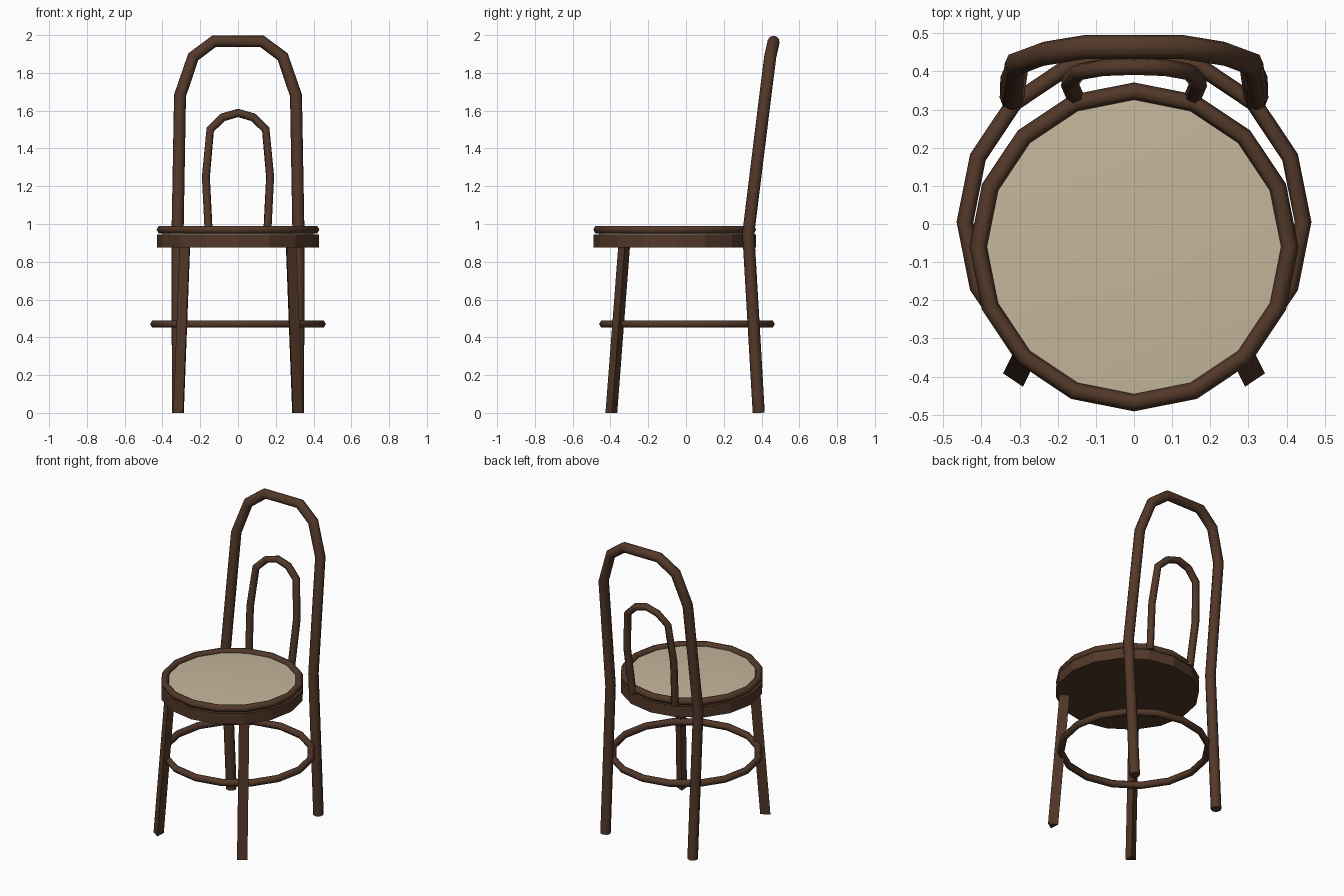
import bpy, bmesh
from math import sin, cos, pi, radians

if "Cube" in bpy.data.objects:
    bpy.data.objects.remove(bpy.data.objects["Cube"])

wood = bpy.data.materials.new("wood")
wood.diffuse_color = (0.085, 0.04, 0.022, 1)
wood.use_nodes = True
wood.node_tree.nodes["Principled BSDF"].inputs["Base Color"].default_value = wood.diffuse_color
fabric = bpy.data.materials.new("fabric")
fabric.diffuse_color = (0.56, 0.47, 0.33, 1)
fabric.use_nodes = True
fabric.node_tree.nodes["Principled BSDF"].inputs["Base Color"].default_value = fabric.diffuse_color

SEAT_Y = -0.06


def tube(name, points, radius, sides=8, cyclic=False):
    """Round bar following a path."""
    curve = bpy.data.curves.new(name, 'CURVE')
    curve.dimensions = '3D'
    curve.bevel_depth = radius
    curve.bevel_resolution = (sides - 4) // 2
    curve.use_fill_caps = True
    spline = curve.splines.new('POLY')
    spline.points.add(len(points) - 1)
    for p, co in zip(spline.points, points):
        p.co = (*co, 1)
    spline.use_cyclic_u = cyclic
    spline.use_smooth = True
    curve.materials.append(wood)
    ob = bpy.data.objects.new(name, curve)
    bpy.context.collection.objects.link(ob)
    return ob


def arch(half):
    """Mirror a half path across x = 0."""
    return half + [(-x, y, z) for x, y, z in reversed(half) if x > 0]


def circle(radius, y, z, n):
    return [(radius * cos(2 * pi * i / n), y + radius * sin(2 * pi * i / n), z)
            for i in range(n)]


def loft(name, rings, mat):
    """Closed solid skinned through rings of equal point count."""
    bm = bmesh.new()
    loops = [[bm.verts.new(co) for co in ring] for ring in rings]
    n = len(loops[0])
    for a, b in zip(loops, loops[1:]):
        for i in range(n):
            j = (i + 1) % n
            bm.faces.new((a[i], a[j], b[j], b[i]))
    bm.faces.new(loops[0][::-1])
    bm.faces.new(loops[-1])
    bmesh.ops.recalc_face_normals(bm, faces=bm.faces)
    mesh = bpy.data.meshes.new(name)
    bm.to_mesh(mesh)
    bm.free()
    mesh.materials.append(mat)
    ob = bpy.data.objects.new(name, mesh)
    bpy.context.collection.objects.link(ob)
    return ob


# Back frame: rear legs and outer arch in one bent bar
tube("back_frame", arch([
    (0.318, 0.385, 0), (0.32, 0.33, 0.95), (0.307, 0.42, 1.68),
    (0.237, 0.446, 1.885), (0.127, 0.464, 1.967)]), 0.032)

# Inner arch of the backrest
tube("inner_arch", arch([
    (0.155, 0.335, 0.95), (0.17, 0.37, 1.25), (0.147, 0.398, 1.5),
    (0.08, 0.41, 1.565), (0, 0.413, 1.588)]), 0.023, 6)

# Front legs: three-sided, flat face outward, splayed
for side, label in ((1, "right"), (-1, "left")):
    rings = []
    for x, y, z in ((0.307, -0.394, 0), (0.273, -0.325, 0.9)):
        rings.append([(side * (x + 0.036 * cos(radians(a))),
                       y + 0.036 * sin(radians(a)), z) for a in (124, 244, 364)])
    loft("front_leg_" + label, rings, wood)

# Stretcher hoop between the legs
tube("stretcher_ring", circle(0.443, 0.005, 0.47, 16), 0.022, 6, True)

# Seat: apron, top rim and fabric pad
loft("seat_apron", [circle(0.43, SEAT_Y, z, 16) for z in (0.875, 0.945)], wood)
tube("seat_rim", circle(0.408, SEAT_Y, 0.97, 16), 0.023, 6, True)
pad = loft("seat_pad", [circle(r, SEAT_Y, z, 16) for r, z in
                        ((0.40, 0.945), (0.40, 0.97), (0.27, 0.978), (0.1, 0.982))], fabric)

# Smooth the pad while keeping its edge crisp
bpy.context.view_layer.objects.active = pad
pad.select_set(True)
bpy.ops.object.shade_smooth_by_angle(angle=radians(40))
